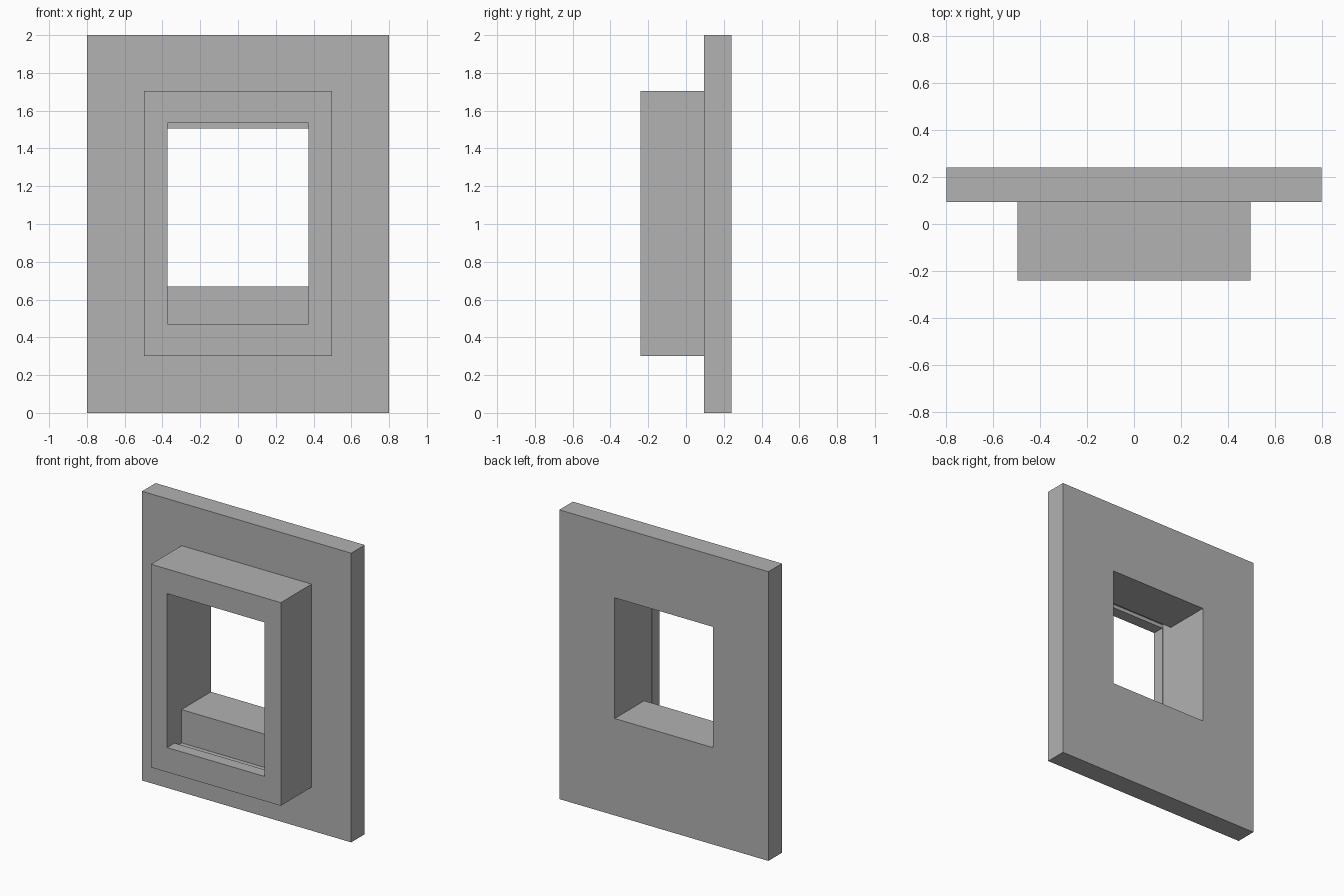
import bpy
import bmesh

cube = bpy.data.objects.get("Cube")
if cube:
    bpy.data.objects.remove(cube, do_unlink=True)

# Single plain grey
grey = bpy.data.materials.new("plain grey")
grey.use_nodes = True
colour = (0.445, 0.445, 0.445, 1)
grey.diffuse_color = colour
grey.node_tree.nodes["Principled BSDF"].inputs["Base Color"].default_value = colour

# Depths from front to back
FRONT, LIP, RECESS, WALL, BACK = -0.242, -0.16, -0.08, 0.094, 0.242

# Rectangles: half width, bottom, top
panel = (0.8, 0.0, 2.0)
casing = (0.497, 0.3, 1.705)
front_hole = (0.373, 0.47, 1.535)
pane_slot = (0.376, 0.44, 1.56)
wall_hole = (0.376, 0.67, 1.505)


def rectangle(bm, y, size):
    """Add one rectangular loop of vertices at depth y."""
    w, low, high = size
    corners = ((-w, low), (w, low), (w, high), (-w, high))
    return [bm.verts.new((x, y, z)) for x, z in corners]


def window_ring(name, sections):
    """Bridge the rectangles in order, and the last to the first."""
    bm = bmesh.new()
    loops = [rectangle(bm, y, size) for y, size in sections]
    for a, b in zip(loops, loops[1:] + loops[:1]):
        for i in range(4):
            j = (i + 1) % 4
            bm.faces.new((a[i], a[j], b[j], b[i]))
    bmesh.ops.recalc_face_normals(bm, faces=bm.faces)
    mesh = bpy.data.meshes.new(name)
    bm.to_mesh(mesh)
    bm.free()
    mesh.materials.append(grey)
    obj = bpy.data.objects.new(name, mesh)
    bpy.context.collection.objects.link(obj)
    return obj


# Wall panel with projecting window casing, run around outside then inside
window_ring("wall_panel_with_window_casing", [
    (FRONT, casing), (WALL, casing),            # casing sides
    (WALL, panel), (BACK, panel),               # wall panel
    (BACK, wall_hole), (RECESS, wall_hole),     # sill and wall opening
    (RECESS, pane_slot), (LIP, pane_slot),      # recess behind the lip
    (LIP, front_hole), (FRONT, front_hole),     # front lip
])
